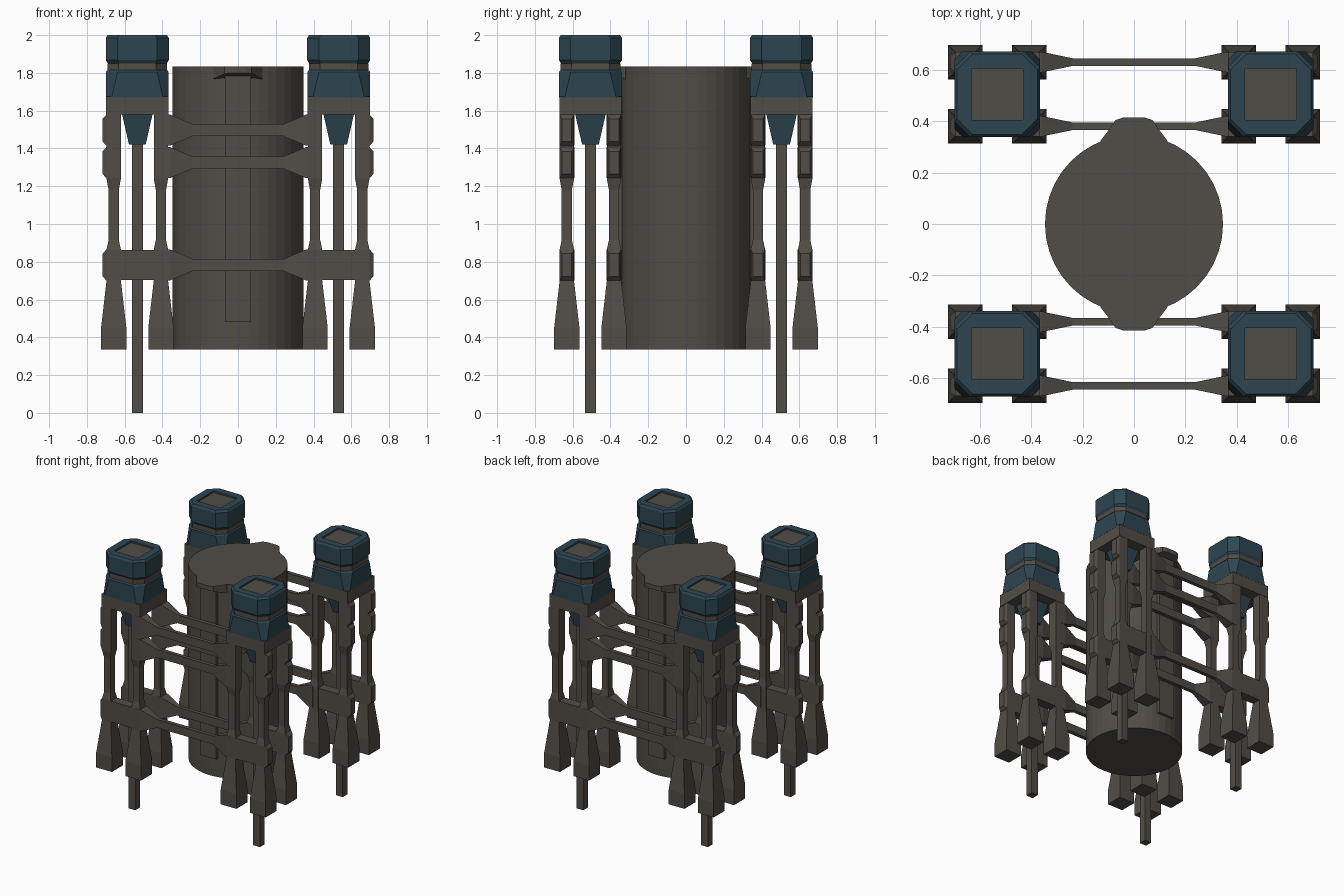
import bpy, bmesh, math

if "Cube" in bpy.data.objects:
    bpy.data.objects.remove(bpy.data.objects["Cube"])


def material(name, rgb):
    m = bpy.data.materials.new(name)
    m.diffuse_color = (*rgb, 1)
    m.use_nodes = True
    m.node_tree.nodes["Principled BSDF"].inputs["Base Color"].default_value = m.diffuse_color
    return m


GREY = material("warm_dark_grey", (0.083, 0.073, 0.061))
BLUE = material("dark_slate_blue", (0.027, 0.060, 0.082))

TX, TY, OFF = 0.533, 0.506, 0.125      # tower centre and leg offset
SIGNS = [(sx, sy) for sx in (-1, 1) for sy in (-1, 1)]


def loft(bm, rings):
    """Skin a stack of equal-sized rings and cap both ends."""
    vs = [[bm.verts.new(p) for p in r] for r in rings]
    n = len(vs[0])
    for a, b in zip(vs, vs[1:]):
        for i in range(n):
            j = (i + 1) % n
            bm.faces.new((a[i], a[j], b[j], b[i]))
    bm.faces.new(vs[0][::-1])
    bm.faces.new(vs[-1])


def square_z(x, y, z, h):
    return [(x - h, y - h, z), (x + h, y - h, z), (x + h, y + h, z), (x - h, y + h, z)]


def rect_x(x, y, z, hy, hz):
    return [(x, y - hy, z - hz), (x, y + hy, z - hz), (x, y + hy, z + hz), (x, y - hy, z + hz)]


def octagon(x, y, z, h, c):
    k = h - c
    pts = [(h, -k), (h, k), (k, h), (-k, h), (-h, k), (-h, -k), (-k, -h), (k, -h)]
    return [(x + a, y + b, z) for a, b in pts]


def finish(name, bm, mat):
    bmesh.ops.recalc_face_normals(bm, faces=bm.faces)
    me = bpy.data.meshes.new(name)
    bm.to_mesh(me)
    bm.free()
    me.materials.append(mat)
    ob = bpy.data.objects.new(name, me)
    bpy.context.collection.objects.link(ob)
    return ob


def tower_part(name, mat, sections, ring):
    """Loft the same section stack at all four tower centres."""
    bm = bmesh.new()
    for sx, sy in SIGNS:
        loft(bm, [ring(sx * TX, sy * TY, *s) for s in sections])
    return finish(name, bm, mat)


# Central tank
bm = bmesh.new()
N = 40
loft(bm, [[(0.347 * math.cos(2 * math.pi * i / N), 0.347 * math.sin(2 * math.pi * i / N), z)
           for i in range(N)] for z in (0.335, 1.835)])
finish("central_tank", bm, GREY)

# Flared lugs at the tank rim, with a sloped underside
bm = bmesh.new()
half = [(0.135, 0.30), (0.13, 0.325), (0.10, 0.365), (0.072, 0.405), (0.04, 0.416)]
outline = half + [(-x, y) for x, y in half[::-1]]
for s in (-1, 1):
    loft(bm, [[(x, s * y, 1.80 - 0.04 * (0.416 - y) / 0.116) for x, y in outline],
              [(x, s * y, 1.835) for x, y in outline]])
finish("tank_rim_lugs", bm, GREY)

# Vertical ribs on the front and back of the tank
bm = bmesh.new()
for s in (-1, 1):
    loft(bm, [[(-0.068, s * 0.30, z), (0.068, s * 0.30, z), (0.068, s * 0.365, z),
               (-0.068, s * 0.365, z)] for z in (0.48, 1.79)])
finish("tank_ribs", bm, GREY)

# Tower legs with flared feet and thick joints
legs = [(0.335, 0.067), (0.45, 0.067), (0.70, 0.038), (0.865, 0.038), (0.915, 0.027),
        (1.18, 0.027), (1.24, 0.038), (1.60, 0.038)]
bm = bmesh.new()
for sx, sy in SIGNS:
    for ox in (-OFF, OFF):
        for oy in (-OFF, OFF):
            loft(bm, [square_z(sx * TX + ox, sy * TY + oy, z, h) for z, h in legs])
finish("tower_legs", bm, GREY)

# Cross beams, joint caps and lower leg ties
beams, caps, ties = bmesh.new(), bmesh.new(), bmesh.new()
for zc in (0.783, 1.325, 1.497):
    for sy in (-1, 1):
        for oy in (-OFF, OFF):
            y = sy * TY + oy
            loft(beams, [rect_x(-0.40, y, zc, 0.040, 0.082), rect_x(-0.36, y, zc, 0.040, 0.082),
                         rect_x(-0.24, y, zc, 0.015, 0.032), rect_x(0.24, y, zc, 0.015, 0.032),
                         rect_x(0.36, y, zc, 0.040, 0.082), rect_x(0.40, y, zc, 0.040, 0.082)])
            for sx in (-1, 1):
                loft(caps, [rect_x(sx * 0.67, y, zc, 0.038, 0.082),
                            rect_x(sx * 0.697, y, zc, 0.038, 0.082),
                            rect_x(sx * 0.717, y, zc, 0.026, 0.060)])
                if zc < 1:
                    loft(ties, [rect_x(sx * 0.42, y, zc, 0.036, 0.080),
                                rect_x(sx * 0.65, y, zc, 0.036, 0.080)])
finish("cross_beams", beams, GREY)
finish("joint_caps", caps, GREY)
finish("lower_leg_ties", ties, GREY)

# Tower platforms, central rods and the tapered sleeves
tower_part("tower_platforms", GREY, [(1.58, 0.165), (1.675, 0.165)], square_z)
tower_part("tower_rods", GREY, [(0.0, 0.029), (1.50, 0.029)], square_z)
tower_part("rod_sleeves", BLUE, [(1.42, 0.044), (1.60, 0.085)], square_z)

# Motor housings: lower body, grey collar, upper cap with recessed top plate
tower_part("motor_lower_body", BLUE,
           [(1.67, 0.166, 0.03), (1.805, 0.166, 0.062), (1.822, 0.152, 0.055)], octagon)
tower_part("motor_collar", GREY, [(1.815, 0.158, 0.058), (1.850, 0.158, 0.058)], octagon)
tower_part("motor_cap", BLUE,
           [(1.845, 0.152, 0.056), (1.868, 0.167, 0.062), (1.985, 0.167, 0.062),
            (2.0, 0.157, 0.062), (2.0, 0.101, 0.004), (1.985, 0.101, 0.004)], octagon)
tower_part("motor_top_plate", GREY, [(1.975, 0.1, 0.004), (1.988, 0.1, 0.004)], octagon)
